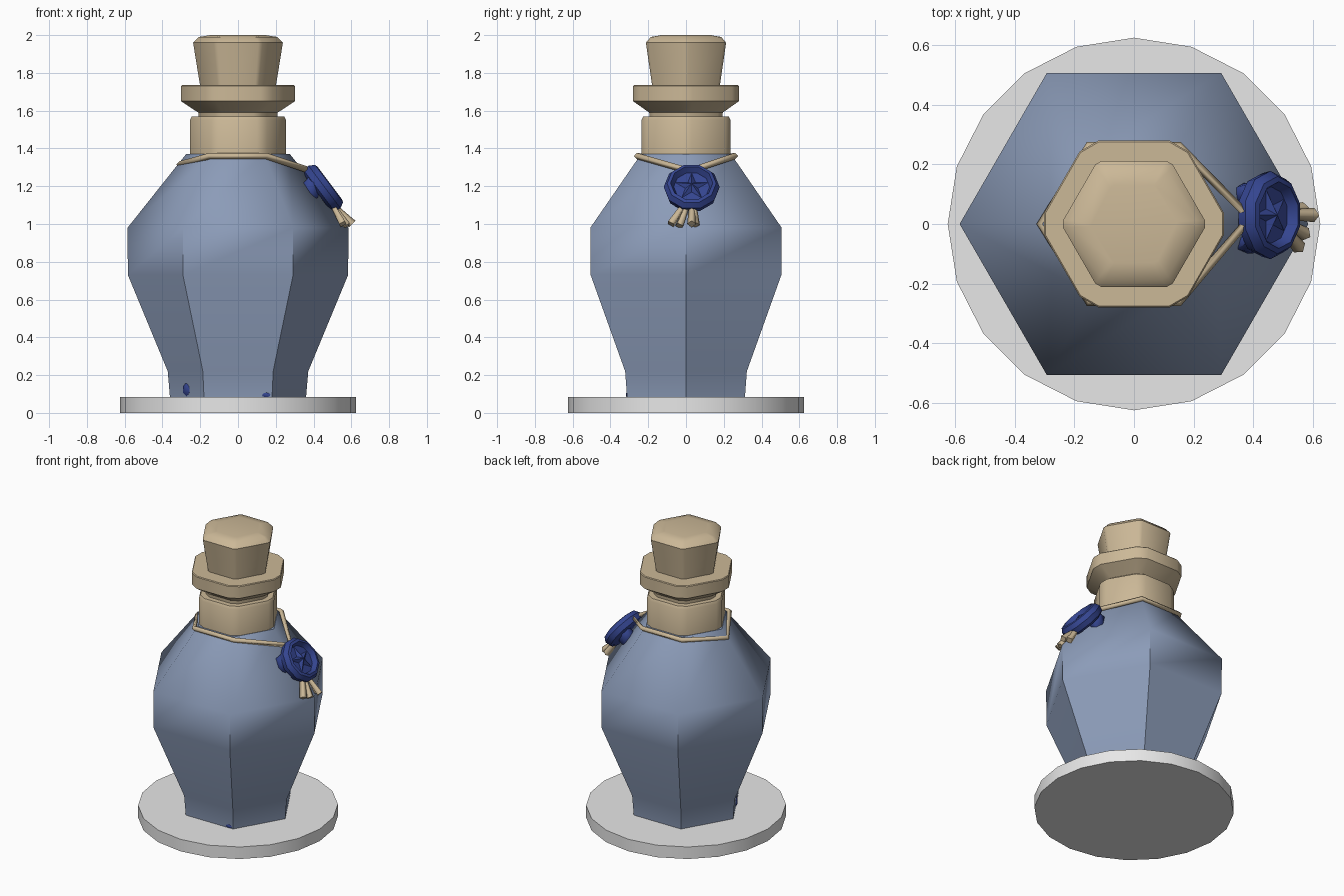
import bpy, bmesh
from math import sin, cos, pi, radians
from mathutils import Matrix, Vector

if "Cube" in bpy.data.objects:
    bpy.data.objects.remove(bpy.data.objects["Cube"], do_unlink=True)


def material(name, r, g, b):
    m = bpy.data.materials.new(name)
    m.use_nodes = True
    m.diffuse_color = (r, g, b, 1)
    bsdf = m.node_tree.nodes["Principled BSDF"]
    bsdf.inputs["Base Color"].default_value = (r, g, b, 1)
    bsdf.inputs["Roughness"].default_value = 0.7
    return m


GLASS = material("slate blue glass", 0.26, 0.33, 0.48)
CORK = material("tan cork", 0.60, 0.48, 0.31)
WAX = material("dark blue wax", 0.035, 0.06, 0.28)
STONE = material("light grey stone", 0.8, 0.8, 0.8)


def finish(name, bm, mat, angle):
    bmesh.ops.recalc_face_normals(bm, faces=bm.faces)
    mesh = bpy.data.meshes.new(name)
    bm.to_mesh(mesh)
    bm.free()
    mesh.materials.append(mat)
    ob = bpy.data.objects.new(name, mesh)
    bpy.context.collection.objects.link(ob)
    bpy.ops.object.select_all(action="DESELECT")
    bpy.context.view_layer.objects.active = ob
    ob.select_set(True)
    bpy.ops.object.shade_smooth_by_angle(angle=radians(angle))
    return ob


def outline(sides, radius, clip=0):
    """Regular polygon, its corners cut off by the fraction clip."""
    pts = [Vector((cos(2 * pi * i / sides), sin(2 * pi * i / sides))) * radius
           for i in range(sides)]
    if not clip:
        return pts
    cut = []
    for i, p in enumerate(pts):
        cut += [p.lerp(pts[i - 1], clip), p.lerp(pts[(i + 1) % sides], clip)]
    return cut


def loft(name, mat, profile, sides=6, clip=0, angle=40, matrix=Matrix()):
    """Stack polygon rings given as (z, radius) and cap both ends."""
    bm = bmesh.new()
    rings = [[bm.verts.new(matrix @ p.to_3d() + matrix.to_3x3() @ Vector((0, 0, z)))
              for p in outline(sides, r, clip)] for z, r in profile]
    for a, b in zip(rings, rings[1:]):
        for i in range(len(a)):
            bm.faces.new((a[i - 1], a[i], b[i], b[i - 1]))
    bm.faces.new(rings[0])
    bm.faces.new(rings[-1])
    return finish(name, bm, mat, angle)


def cord(name, points, depth, cyclic=False, flare=1):
    """Square-section cord along a path."""
    curve = bpy.data.curves.new(name, "CURVE")
    curve.dimensions = "3D"
    curve.bevel_depth = depth
    curve.bevel_resolution = 0
    curve.use_fill_caps = True
    spline = curve.splines.new("POLY")
    spline.points.add(len(points) - 1)
    for p, co in zip(spline.points, points):
        p.co = (*co, 1)
    spline.points[-1].radius = flare
    spline.use_cyclic_u = cyclic
    curve.materials.append(CORK)
    ob = bpy.data.objects.new(name, curve)
    bpy.context.collection.objects.link(ob)


def blob(name, centre, size, turn=0):
    bm = bmesh.new()
    place = Matrix.Translation(centre) @ Matrix.Rotation(radians(turn), 4, "Z")
    bmesh.ops.create_icosphere(bm, subdivisions=1, radius=1,
                               matrix=place @ Matrix.Diagonal((*size, 1)))
    finish(name, bm, WAX, 45)


# Stand and bottle
loft("round_stand", STONE, [(0, 0.625), (0.083, 0.625)], sides=20)
loft("bottle_body", GLASS, [(0.08, 0.36), (0.22, 0.372), (0.73, 0.583),
                            (0.98, 0.585), (1.37, 0.275)], angle=50)

# Neck, lip and stopper
loft("bottle_neck", CORK, [(1.35, 0.272), (1.55, 0.272), (1.568, 0.262)], clip=0.13)
loft("bottle_lip", CORK, [(1.55, 0.22), (1.59, 0.225), (1.65, 0.323),
                          (1.73, 0.323), (1.735, 0.318)], clip=0.13)
loft("cork_stopper", CORK, [(1.72, 0.205), (1.96, 0.245), (1.99, 0.215), (2.0, 0.15)],
     clip=0.06, angle=48)

# Cord around the neck, dipping towards the seal
half = [(-0.15, -0.26, 1.36), (0.15, -0.26, 1.36)]
cord("neck_cord", [(-0.31, 0, 1.315)] + half + [(0.39, 0.02, 1.28)]
     + [(x, -y, z) for x, y, z in reversed(half)], 0.017, cyclic=True)

# Wax seal lying on the shoulder: recessed disc with a raised star
seal = Matrix(((0, -0.6, 0.8, 0.45), (1, 0, 0, 0.03),
               (0, 0.8, 0.6, 1.19), (0, 0, 0, 1)))
loft("wax_seal", WAX, [(-0.04, 0.115), (-0.025, 0.14), (0.01, 0.148), (0.04, 0.13),
                       (0.045, 0.112), (0.012, 0.095)], sides=10, matrix=seal)
bm = bmesh.new()
tip = bm.verts.new(seal @ Vector((0, 0, 0.04)))
rim = []
for i in range(10):
    a = pi / 2 + i * pi / 5
    r = 0.035 if i % 2 else 0.09
    rim.append(bm.verts.new(seal @ Vector((r * cos(a), r * sin(a), 0.012))))
for i in range(10):
    bm.faces.new((rim[i - 1], rim[i], tip))
bm.faces.new(rim)
finish("seal_star", bm, WAX, 10)

# Wax pooled behind the seal, and drips at the foot
for side, y in (("left", 0.1), ("right", -0.06)):
    blob("pooled_wax_" + side, (0.385, y, 1.18), (0.055, 0.045, 0.08))
blob("foot_drip_side", (-0.272, -0.157, 0.125), (0.012, 0.04, 0.038), 30)
blob("foot_drip_front", (0.15, -0.312, 0.095), (0.025, 0.008, 0.014))

# Frayed cord ends below the seal
ends = [(0.555, -0.08, 1.0), (0.575, -0.035, 0.99), (0.605, 0.03, 1.0), (0.57, 0.05, 0.995)]
for i, end in enumerate(ends):
    cord(f"frayed_end_{i + 1}", [(0.5, 0.02 + end[1] * 0.4, 1.1), end], 0.016, flare=1.5)
